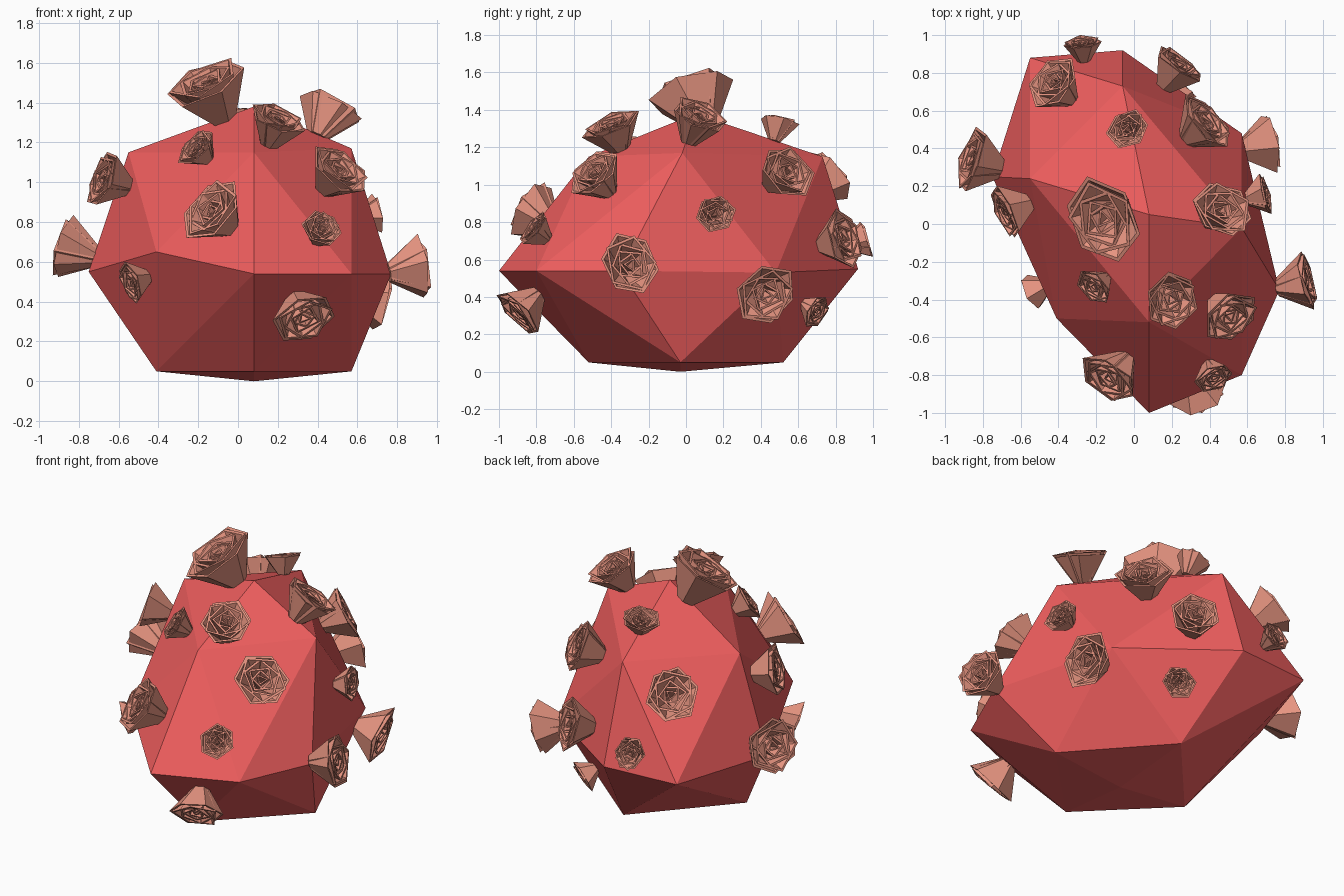
import bpy, bmesh, math, random
from mathutils import Vector, Matrix
from mathutils.bvhtree import BVHTree

if "Cube" in bpy.data.objects:
    bpy.data.objects.remove(bpy.data.objects["Cube"])

random.seed(4)


def material(name, color):
    m = bpy.data.materials.new(name)
    m.diffuse_color = color
    m.use_nodes = True
    m.node_tree.nodes["Principled BSDF"].inputs["Base Color"].default_value = m.diffuse_color
    return m


def add_object(name, bm, mat):
    me = bpy.data.meshes.new(name)
    bm.to_mesh(me)
    ob = bpy.data.objects.new(name, me)
    bpy.context.collection.objects.link(ob)
    me.materials.append(mat)
    return ob


body_mat = material("body_red", (0.85, 0.11, 0.11, 1))
rose_mat = material("petal_pink", (0.8, 0.3, 0.22, 1))

# Faceted boulder body: convex hull of a few corner points
corners = [
    (.08, -.03, 0), (.08, -.52, .05), (.57, -.03, .05), (.08, .52, .05), (-.41, -.03, .05),
    (.08, -1, .54), (.57, -.8, .54), (.77, -.35, .54), (.57, .48, .53),
    (-.06, .92, .55), (-.55, .88, .55), (-.75, .25, .55), (-.41, -.5, .65),
    (-.55, .24, 1.15), (.08, .05, 1.38), (-.06, .73, 1.15), (.57, -.02, 1.17), (.08, -.52, 1.15),
]
bm = bmesh.new()
for c in corners:
    bm.verts.new(c)
bmesh.ops.convex_hull(bm, input=bm.verts)
bmesh.ops.recalc_face_normals(bm, faces=bm.faces)
surface = BVHTree.FromBMesh(bm)
add_object("body", bm, body_mat)
bm.free()


def rose_mesh():
    """Unit rose opening along +z: nested thick funnels with few sides."""
    bm = bmesh.new()
    # sides, rim radius, rim height, base radius
    rings = [(6, 1.0, .93, .30), (5, .90, 1.0, .28), (5, .72, .99, .24),
             (4, .56, .97, .18), (4, .40, .95, .12), (3, .25, .92, .06)]
    for k, (n, r, h, b) in enumerate(rings):
        t = .09
        loops = []
        wob = [random.uniform(.92, 1.06) for _ in range(n)]
        for rad, z in ((b, -.05), (r, h), (r - t, h), (max(b - t, .02), 0.05)):
            loops.append([bm.verts.new((rad * wob[i] * math.cos(math.tau * i / n + k * .65),
                                        rad * wob[i] * math.sin(math.tau * i / n + k * .65),
                                        z + .04 * math.sin(2.3 * i + k) * (z > .5)))
                          for i in range(n)])
        for lo, hi in zip(loops, loops[1:]):
            for i in range(n):
                j = (i + 1) % n
                bm.faces.new((lo[i], lo[j], hi[j], hi[i]))
        # closed bottom and inner floor
        bm.faces.new(loops[0][::-1])
        bm.faces.new(loops[-1])
    return bm


# Roses: rough rim centre and rim radius, planted on the nearest surface point
roses = [
    (-.27, .93, .70, .11), (-.42, .75, 1.04, .17), (.21, .80, .70, .165), (.37, .53, 1.06, .17),
    (-.02, .50, 1.32, .115), (.67, .46, .38, .17), (.68, .15, .84, .11), (-.82, .33, .66, .18),
    (-.63, .08, 1.0, .155), (-.15, .07, 1.51, .23), (.46, .07, 1.36, .175), (.90, -.30, .57, .17),
    (-.51, -.35, .50, .11), (-.22, -.34, 1.18, .11), (.20, -.40, 1.32, .16), (.49, -.47, 1.04, .165),
    (-.10, -.78, .83, .18), (.41, -.78, .74, .11), (.33, -.89, .32, .165), (.27, .74, .30, .10),
]
for i, (x, y, z, r) in enumerate(roses):
    base, normal, _, _ = surface.find_nearest(Vector((x, y, z)))
    bm = rose_mesh()
    turn = normal.to_track_quat('Z', 'Y').to_matrix().to_4x4()
    spin = Matrix.Rotation(random.uniform(0, math.tau), 4, 'Z')
    stretch = Matrix.Diagonal((r * 1.04, r * .92, r, 1))
    bm.transform(Matrix.Translation(base) @ turn @ spin @ stretch)
    add_object(f"rose_{i + 1}", bm, rose_mat)
    bm.free()
